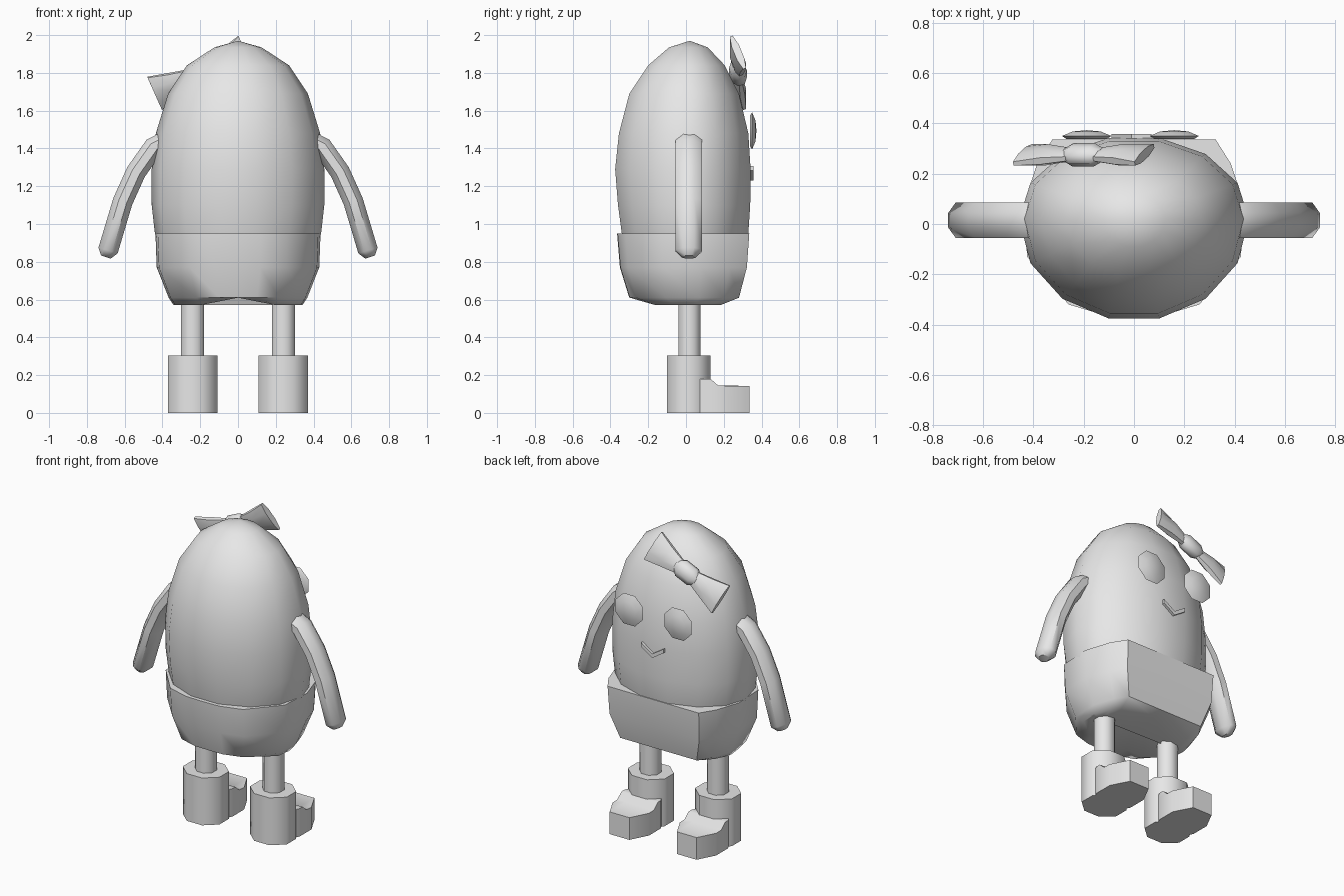
import bpy, bmesh, math
from mathutils import Vector

cube = bpy.data.objects.get("Cube")
if cube:
    bpy.data.objects.remove(cube)

grey = bpy.data.materials.new("plain_grey")
grey.use_nodes = True
grey.diffuse_color = (0.8, 0.8, 0.8, 1)
grey.node_tree.nodes["Principled BSDF"].inputs["Base Color"].default_value = (0.8, 0.8, 0.8, 1)


def loft(name, rings, angle=50):
    """Skin a list of equal-length rings, close the ends and smooth by angle."""
    bm = bmesh.new()
    rows = [[bm.verts.new(p) for p in ring] for ring in rings]
    for a, b in zip(rows, rows[1:]):
        n = len(a)
        for i in range(n):
            j = (i + 1) % n
            bm.faces.new((a[i], a[j], b[j], b[i]))
    bmesh.ops.remove_doubles(bm, verts=bm.verts, dist=0.0005)
    bmesh.ops.holes_fill(bm, edges=[e for e in bm.edges if e.is_boundary], sides=0)
    bmesh.ops.recalc_face_normals(bm, faces=bm.faces)
    mesh = bpy.data.meshes.new(name)
    bm.to_mesh(mesh)
    bm.free()
    mesh.materials.append(grey)
    obj = bpy.data.objects.new(name, mesh)
    bpy.context.collection.objects.link(obj)
    bpy.ops.object.select_all(action='DESELECT')
    obj.select_set(True)
    bpy.context.view_layer.objects.active = obj
    bpy.ops.object.shade_smooth_by_angle(angle=math.radians(angle))
    return obj


def ring(center, u, v, n=8):
    """Polygon with flat sides facing u and v; u and v reach the flats."""
    k = 1 / math.cos(math.pi / n)
    angles = [(i + 0.5) * math.tau / n for i in range(n)]
    return [Vector(center) + k * (Vector(u) * math.cos(t) + Vector(v) * math.sin(t))
            for t in angles]


# Egg body: height, half width, back and front depth
profile = [(0.65, 0.30, -0.22, 0.2), (0.8, 0.39, -0.3, 0.29), (0.95, 0.44, -0.34, 0.33),
           (1.1, 0.457, -0.36, 0.34), (1.29, 0.457, -0.375, 0.342),
           (1.48, 0.435, -0.355, 0.33), (1.69, 0.37, -0.3, 0.28),
           (1.84, 0.27, -0.2, 0.205), (1.935, 0.125, -0.09, 0.115), (1.97, 0, 0.02, 0.02)]
sides = 14
flat = math.cos(math.pi / sides)
body = []
for z, rx, back, front in profile:
    mid = 0.02
    loop = []
    for i in range(sides):
        t = (i + 0.5) * math.tau / sides - math.pi / 2
        s = math.sin(t) / flat
        depth = front - mid if s > 0 else mid - back
        loop.append((rx * math.cos(t), mid + depth * s, z))
    body.append(loop)
loft("body", body)

# Shorts with flat front and raised crotch
half = [(0.12, -0.362), (0.26, -0.32), (0.425, -0.13), (0.437, 0.08), (0.385, 0.24), (0.325, 0.335)]
outline = [(0, -0.365)] + half + [(0, 0.335)] + [(-x, y) for x, y in reversed(half)]
shorts = []
for z, sx, sy in [(0.95, 1, 1), (0.77, 0.985, 0.96), (0.61, 0.84, 0.83), (0.57, 0.78, 0.52), (0.57, 0.78, 0.05)]:
    loop = []
    for x, y in outline:
        lift = 0.04 * max(0, 1 - abs(x) / 0.26) if z < 0.6 else 0
        loop.append((x * sx, y * sy + 0.015 * (1 - sy), z + lift))
    shorts.append(loop)
loft("shorts", shorts)

# Limbs on both sides
arm_path = [Vector(p) for p in ((0.4, 0.015, 1.43), (0.445, 0.015, 1.41), (0.54, 0.015, 1.275),
                               (0.61, 0.015, 1.12), (0.688, 0.015, 0.86), (0.7, 0.015, 0.825))]
foot_outline = [(-0.1, 0.04), (0.1, 0.04), (0.13, 0.1), (0.13, 0.22), (0.07, 0.335),
                (-0.07, 0.335), (-0.13, 0.22), (-0.13, 0.1)]
for side, s in (("left", 1), ("right", -1)):
    arm = []
    for i, p in enumerate(arm_path):
        d = (arm_path[min(i + 1, 5)] - arm_path[max(i - 1, 0)]).normalized()
        size = 0.5 if i == 5 else 1
        loop = ring(p, Vector((-d.z, 0, d.x)) * 0.053 * size, (0, 0.07 * size, 0))
        arm.append([(s * q.x, q.y, q.z) for q in loop])
    loft(side + "_arm", arm)

    x = 0.24 * s
    loft(side + "_leg", [ring((x, 0.018, z), (0.061, 0, 0), (0, 0.059, 0)) for z in (0.28, 0.68)])
    loft(side + "_boot_shaft", [ring((x, 0.015, z), (0.131, 0, 0), (0, 0.116, 0)) for z in (0, 0.305)])
    # Toe part with a short slope up to the shaft
    loft(side + "_boot_toe", [[(x + px, min(py, limit), z) for px, py in foot_outline]
                              for z, limit in ((0, 1), (0.143, 1), (0.145, 0.17), (0.18, 0.13))], 60)

# Eyes: shallow domed discs
for side, x in (("left", 0.16), ("right", -0.188)):
    loft(side + "_eye", [ring((x, y, 1.493), (r, 0, 0), (0, 0, r))
                         for y, r in ((0.338, 0.08), (0.35, 0.098), (0.368, 0.055), (0.373, 0))], 40)

# Smile: a thin bent strip
loft("mouth", [ring(p, (0, 0.012, 0), (0, 0, 0.013), 4)
               for p in ((-0.09, 0.346, 1.295), (-0.01, 0.346, 1.243), (0.07, 0.346, 1.295))])

# Bow, tilted to follow the head
center = Vector((-0.2, 0.275, 1.8))
u = Vector((0.91, 0, 0.41)).normalized()
v = Vector((-0.38, -0.35, 0.85)).normalized()
n = v.cross(u).normalized()
for side, s in (("left", 1), ("right", -1)):
    loft(side + "_bow_loop", [ring(center + u * s * d, v * h, n * t)
                              for d, h, t in ((0.04, 0.04, 0.02), (0.16, 0.07, 0.034), (0.265, 0.1, 0.02))])
loft("bow_knot", [ring(center + u * d, v * h, n * t)
                  for d, h, t in ((-0.08, 0.032, 0.025), (-0.045, 0.055, 0.042),
                                  (0.045, 0.055, 0.042), (0.08, 0.032, 0.025))])
